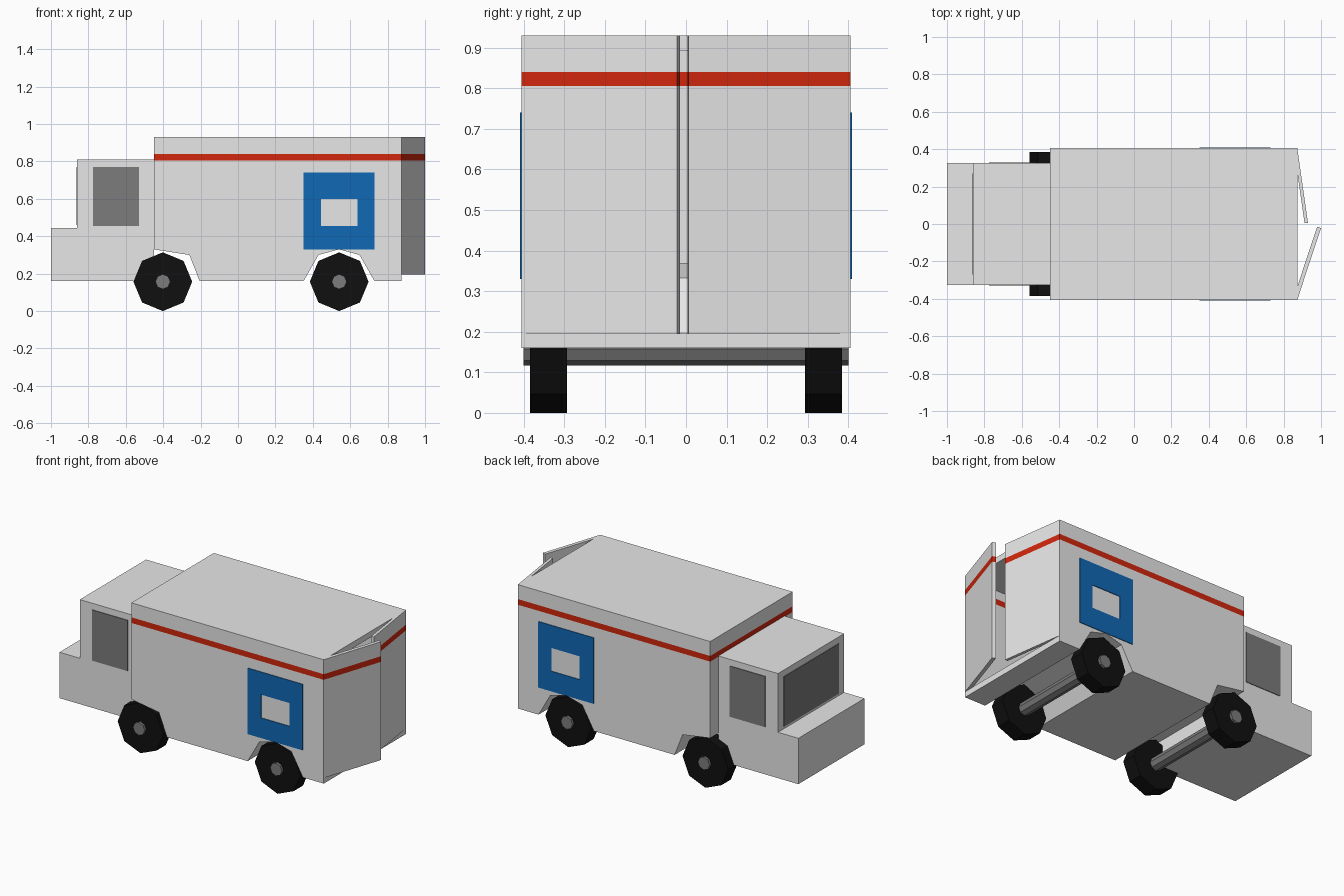
import bpy, bmesh, math
from mathutils import Vector

if "Cube" in bpy.data.objects:
    bpy.data.objects.remove(bpy.data.objects["Cube"])


def material(name, rgb):
    m = bpy.data.materials.new(name)
    m.diffuse_color = (*rgb, 1)
    m.use_nodes = True
    m.node_tree.nodes["Principled BSDF"].inputs["Base Color"].default_value = m.diffuse_color
    return m


BODY = material("light_grey_paint", (0.8, 0.8, 0.8))
RED = material("red_stripe", (0.64, 0.02, 0.004))
BLUE = material("blue_emblem", (0.005, 0.14, 0.46))
GLASS = material("dark_grey_glass", (0.2, 0.2, 0.2))
RUBBER = material("black_rubber", (0.005, 0.005, 0.005))
METAL = material("axle_grey", (0.2, 0.2, 0.2))
STRIPE = (0.805, 0.84)


def finish(bm, name, mats):
    bmesh.ops.recalc_face_normals(bm, faces=bm.faces[:])
    me = bpy.data.meshes.new(name)
    bm.to_mesh(me)
    bm.free()
    for m in mats:
        me.materials.append(m)
    ob = bpy.data.objects.new(name, me)
    bpy.context.collection.objects.link(ob)
    return ob


def prism(points, direction):
    """Closed prism from a planar outline pushed along a direction."""
    bm = bmesh.new()
    face = bm.faces.new([bm.verts.new(p) for p in points])
    out = bmesh.ops.extrude_face_region(bm, geom=[face], use_keep_orig=True)
    moved = [g for g in out["geom"] if isinstance(g, bmesh.types.BMVert)]
    bmesh.ops.translate(bm, verts=moved, vec=Vector(direction))
    bmesh.ops.recalc_face_normals(bm, faces=bm.faces[:])
    return bm


def side_prism(profile, half_width):
    return prism([(x, -half_width, z) for x, z in profile], (0, 2 * half_width, 0))


def paint_stripe(bm):
    """Cut the mesh at the stripe edges and colour the band between."""
    for z in STRIPE:
        bmesh.ops.bisect_plane(bm, geom=bm.verts[:] + bm.edges[:] + bm.faces[:],
                               plane_co=(0, 0, z), plane_no=(0, 0, 1))
    for f in bm.faces:
        if STRIPE[0] < f.calc_center_median().z < STRIPE[1]:
            f.material_index = 1


def box(name, lo, hi, mat):
    x0, y0, z0 = lo
    x1, y1, z1 = hi
    bm = prism([(x0, y0, z0), (x1, y0, z0), (x1, y1, z0), (x0, y1, z0)], (0, 0, z1 - z0))
    return finish(bm, name, [mat])


def cylinder(name, x, y0, y1, z, radius, mat):
    ring = [(x + radius * math.sin(i * math.pi / 4), y0, z + radius * math.cos(i * math.pi / 4))
            for i in range(8)]
    return finish(prism(ring, (0, y1 - y0, 0)), name, [mat])


# Cargo box: hollow shell with wheel arches, open at the rear
W = 0.405
bm = side_prism([(-0.45, 0.93), (-0.45, 0.33), (-0.26, 0.30), (-0.205, 0.16),
                 (0.35, 0.16), (0.43, 0.30), (0.54, 0.33), (0.65, 0.30), (0.73, 0.16),
                 (0.873, 0.16), (0.873, 0.93)], W)
rear = [f for f in bm.faces if f.normal.x > 0.99]
bmesh.ops.delete(bm, geom=rear, context="FACES_ONLY")
paint_stripe(bm)
cargo = finish(bm, "cargo_box", [BODY, RED])
shell = cargo.modifiers.new("wall", "SOLIDIFY")
shell.thickness = 0.037
shell.offset = -1
shell.use_even_offset = True

# Cab with bonnet
finish(side_prism([(-1, 0.16), (-1, 0.445), (-0.86, 0.445), (-0.86, 0.81),
                   (-0.45, 0.81), (-0.45, 0.16)], 0.325), "cab", [BODY])
box("windscreen", (-0.864, -0.27, 0.46), (-0.858, 0.27, 0.77), GLASS)

# Rear doors, both ajar
for name, outline in {
    "right_rear_door": [(0.873, -W), (1.0, -0.022), (0.979, -0.015), (0.855, -0.39)],
    "left_rear_door": [(0.873, W), (0.93, 0.006), (0.912, 0.004), (0.857, 0.39)],
}.items():
    bm = prism([(x, y, 0.195) for x, y in outline], (0, 0, 0.735))
    paint_stripe(bm)
    finish(bm, name, [BODY, RED])

# Side windows and square ring emblems
for side, s in (("right", -1), ("left", 1)):
    def plate(name, x0, x1, z0, z1, y, mat):
        ya, yb = sorted((s * (y - 0.002), s * (y + 0.004)))
        box(f"{side}_{name}", (x0, ya, z0), (x1, yb, z1), mat)

    plate("window", -0.775, -0.53, 0.455, 0.77, 0.325, GLASS)
    plate("emblem_top", 0.35, 0.73, 0.60, 0.74, W, BLUE)
    plate("emblem_bottom", 0.35, 0.73, 0.33, 0.455, W, BLUE)
    plate("emblem_front", 0.35, 0.445, 0.455, 0.60, W, BLUE)
    plate("emblem_rear", 0.64, 0.73, 0.455, 0.60, W, BLUE)

# Octagonal wheels on through axles
for end, x in (("front", -0.402), ("rear", 0.541)):
    cylinder(f"{end}_axle", x, -0.40, 0.40, 0.157, 0.04, METAL)
    cylinder(f"{end}_right_wheel", x, -0.384, -0.293, 0.157, 0.157, RUBBER)
    cylinder(f"{end}_left_wheel", x, 0.293, 0.384, 0.157, 0.157, RUBBER)
